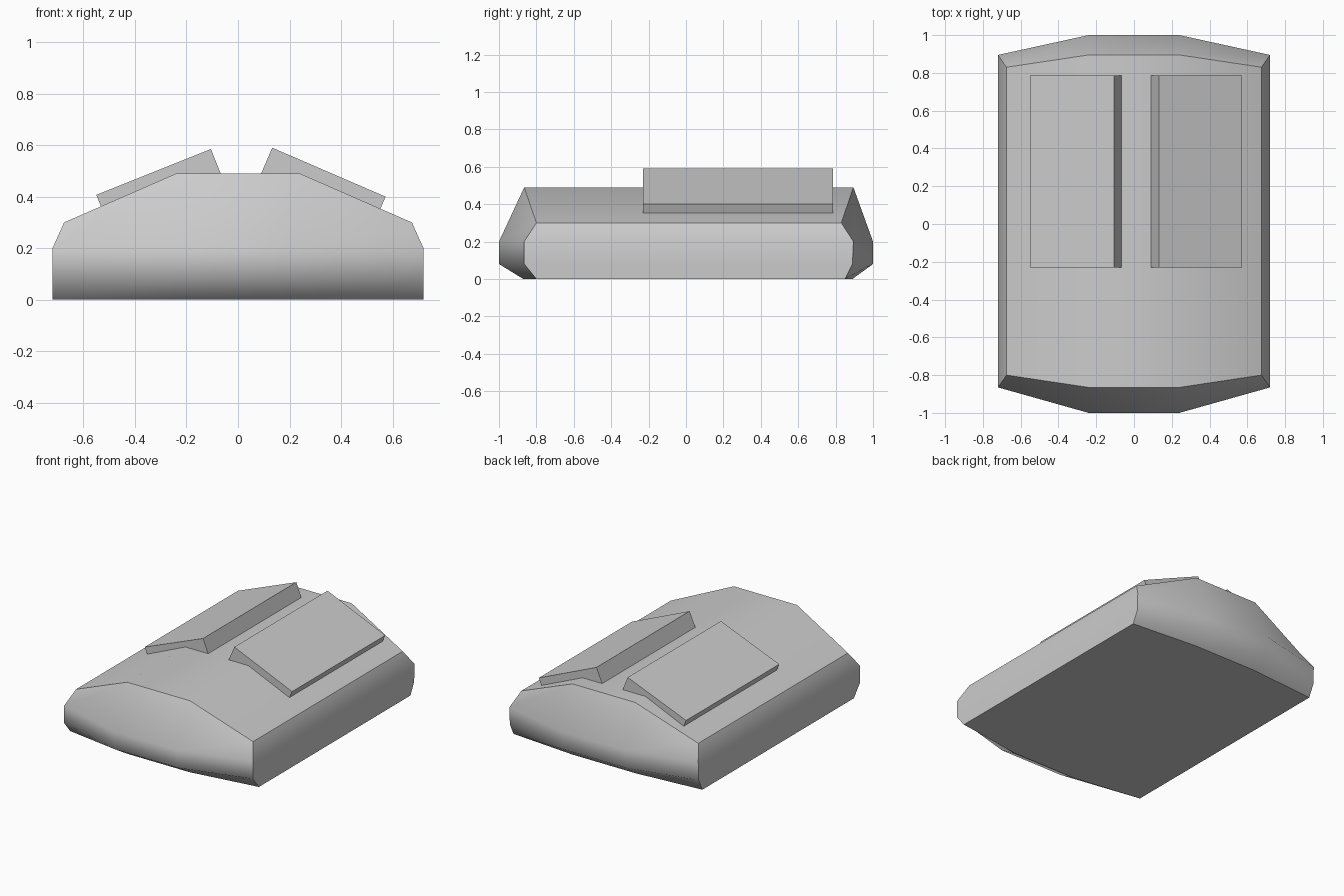
import bpy, bmesh, math
from mathutils import Vector

cube = bpy.data.objects.get("Cube")
if cube:
    bpy.data.objects.remove(cube, do_unlink=True)

grey = bpy.data.materials.new("light grey")
grey.use_nodes = True
grey.diffuse_color = (0.6, 0.6, 0.6, 1)
grey.node_tree.nodes["Principled BSDF"].inputs["Base Color"].default_value = (0.6, 0.6, 0.6, 1)


def add_object(name, bm):
    bmesh.ops.recalc_face_normals(bm, faces=bm.faces)
    mesh = bpy.data.meshes.new(name)
    bm.to_mesh(mesh)
    bm.free()
    mesh.materials.append(grey)
    obj = bpy.data.objects.new(name, mesh)
    bpy.context.collection.objects.link(obj)
    return obj


# Hull levels, bottom to top: x, z, front y, back y
OUTER = [(0.72, 0, -0.80, 0.85), (0.72, 0.08, -0.865, 0.89),
         (0.72, 0.20, -0.865, 0.895), (0.675, 0.30, -0.80, 0.83)]
INNER = [(0.24, 0, -0.87, 0.89), (0.24, 0.08, -1, 1),
         (0.24, 0.20, -1, 1), (0.24, 0.49, -0.865, 0.895)]

bm = bmesh.new()
rings = []
for outer, inner in zip(OUTER, INNER):
    front = [(s * p[0], p[2], p[1]) for s, p in ((-1, outer), (-1, inner), (1, inner), (1, outer))]
    back = [(s * p[0], p[3], p[1]) for s, p in ((1, outer), (1, inner), (-1, inner), (-1, outer))]
    rings.append([bm.verts.new(co) for co in front + back])

# Walls are smooth within each side and sharp where sides meet
side = bm.faces.layers.int.new("side")
for low, high in zip(rings, rings[1:]):
    for i in range(8):
        j = (i + 1) % 8
        face = bm.faces.new((low[i], low[j], high[j], high[i]))
        face[side] = 0 if i < 3 else 1 if i == 3 else 2 if i < 7 else 3
for ring, group in ((rings[0], 4), (rings[-1], 5)):
    for i in range(3):
        face = bm.faces.new((ring[i], ring[i + 1], ring[6 - i], ring[7 - i]))
        face[side] = group
for face in bm.faces:
    face.smooth = True
for edge in bm.edges:
    edge.smooth = len({f[side] for f in edge.link_faces}) == 1
add_object("hull", bm)


# Tilted slabs resting on the sloping roof
def add_slab(name, inner, outer, thickness=0.12, front=-0.23, back=0.785):
    a, b = Vector(inner), Vector(outer)
    along = (b - a).normalized()
    down = Vector((along.y, -along.x))
    if down.y > 0:
        down = -down
    profile = (a, b, b + down * thickness, a + down * thickness)
    bm = bmesh.new()
    face = bm.faces.new([bm.verts.new((p.x, front, p.y)) for p in profile])
    grown = bmesh.ops.extrude_face_region(bm, geom=[face])["geom"]
    bmesh.ops.translate(bm, vec=(0, back - front, 0),
                        verts=[g for g in grown if isinstance(g, bmesh.types.BMVert)])
    add_object(name, bm)


add_slab("right_roof_slab", (-0.105, 0.585), (-0.55, 0.407))
add_slab("left_roof_slab", (0.133, 0.59), (0.573, 0.40))
